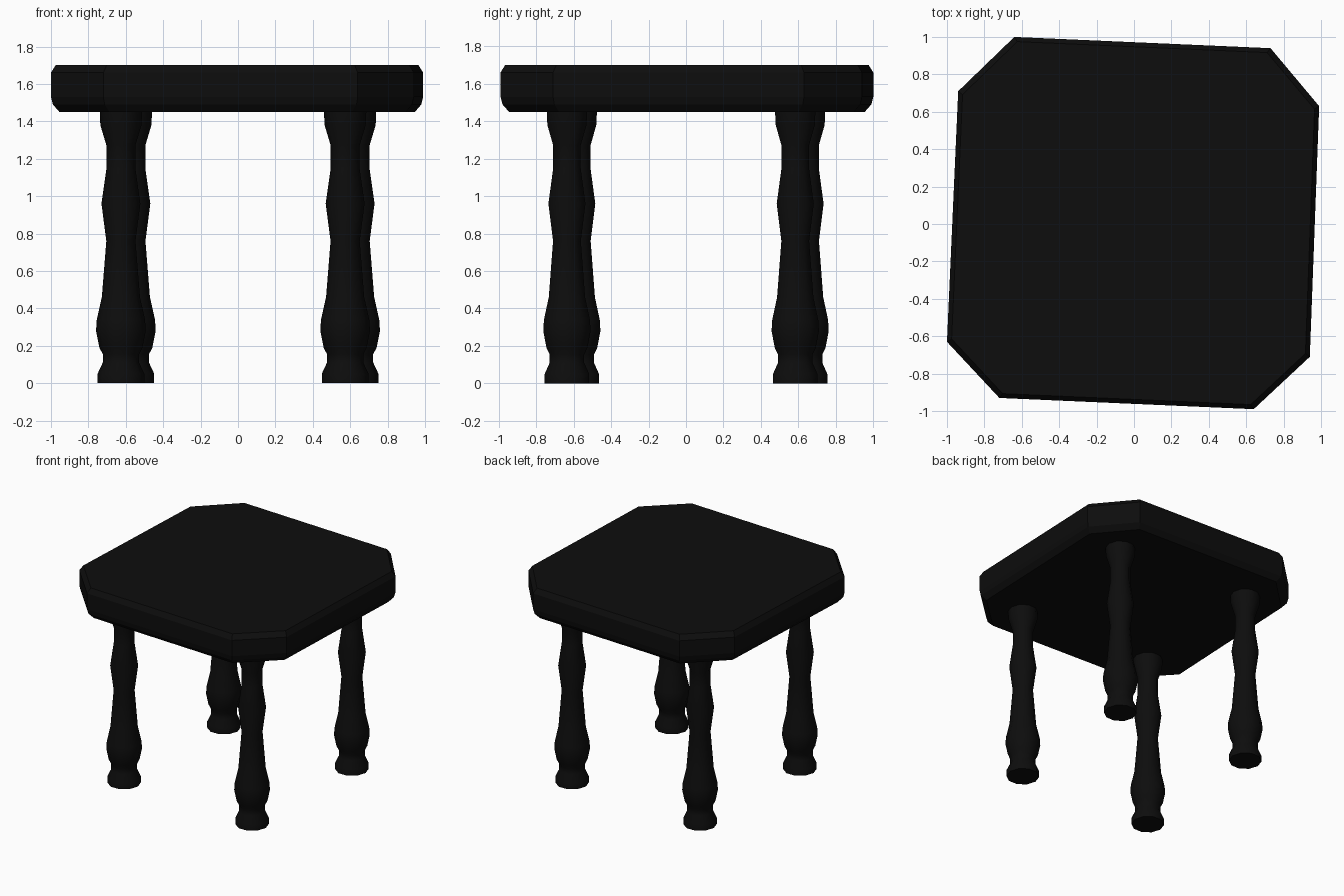
import bpy, bmesh, math

if "Cube" in bpy.data.objects:
    bpy.data.objects.remove(bpy.data.objects["Cube"])

black = bpy.data.materials.new("black_wood")
black.diffuse_color = (0.004, 0.004, 0.004, 1)
black.use_nodes = True
black.node_tree.nodes["Principled BSDF"].inputs["Base Color"].default_value = black.diffuse_color


def loft(name, rings):
    """Skin equal-length rings of points and cap both ends."""
    bm = bmesh.new()
    loops = [[bm.verts.new(p) for p in ring] for ring in rings]
    n = len(loops[0])
    for a, b in zip(loops, loops[1:]):
        for i in range(n):
            j = (i + 1) % n
            bm.faces.new((a[i], a[j], b[j], b[i]))
    bm.faces.new(loops[0][::-1])
    bm.faces.new(loops[-1])
    bmesh.ops.recalc_face_normals(bm, faces=bm.faces[:])
    mesh = bpy.data.meshes.new(name)
    bm.to_mesh(mesh)
    bm.free()
    mesh.materials.append(black)
    obj = bpy.data.objects.new(name, mesh)
    bpy.context.collection.objects.link(obj)
    return obj


# Table top: slightly turned, clipped-corner slab with chamfered rims
outline = [(0.64, -0.99), (0.99, 0.63), (0.73, 0.94), (-0.64, 1.0),
           (-0.94, 0.71), (-1.0, -0.63), (-0.72, -0.93)]
outline.insert(1, (0.94, -0.71))
rims = [(1.45, 0.955), (1.49, 0.99), (1.53, 1.0), (1.66, 1.0), (1.70, 0.975)]
loft("table_top", [[(x * s, y * s, z) for x, y in outline] for z, s in rims])

# Turned legs: (radius, height) profile
profile = [(0.125, 0), (0.125, 0.05), (0.097, 0.11), (0.097, 0.155),
           (0.115, 0.19), (0.133, 0.28), (0.129, 0.34), (0.102, 0.46),
           (0.078, 0.76), (0.104, 0.96), (0.077, 1.15), (0.077, 1.27),
           (0.110, 1.38), (0.114, 1.47)]
SIDES = 10
turn = math.radians(-2.5)
for side, sx in (("left", -1), ("right", 1)):
    for end, sy in (("front", -1), ("back", 1)):
        x, y = 0.6 * sx, 0.61 * sy
        cx = x * math.cos(turn) - y * math.sin(turn)
        cy = x * math.sin(turn) + y * math.cos(turn)
        rings = [[(cx + r * math.cos(2 * math.pi * i / SIDES),
                   cy + r * math.sin(2 * math.pi * i / SIDES), z)
                  for i in range(SIDES)] for r, z in profile]
        leg = loft(f"{end}_{side}_leg", rings)
        bpy.ops.object.select_all(action='DESELECT')
        leg.select_set(True)
        bpy.context.view_layer.objects.active = leg
        bpy.ops.object.shade_smooth_by_angle(angle=math.radians(40))
